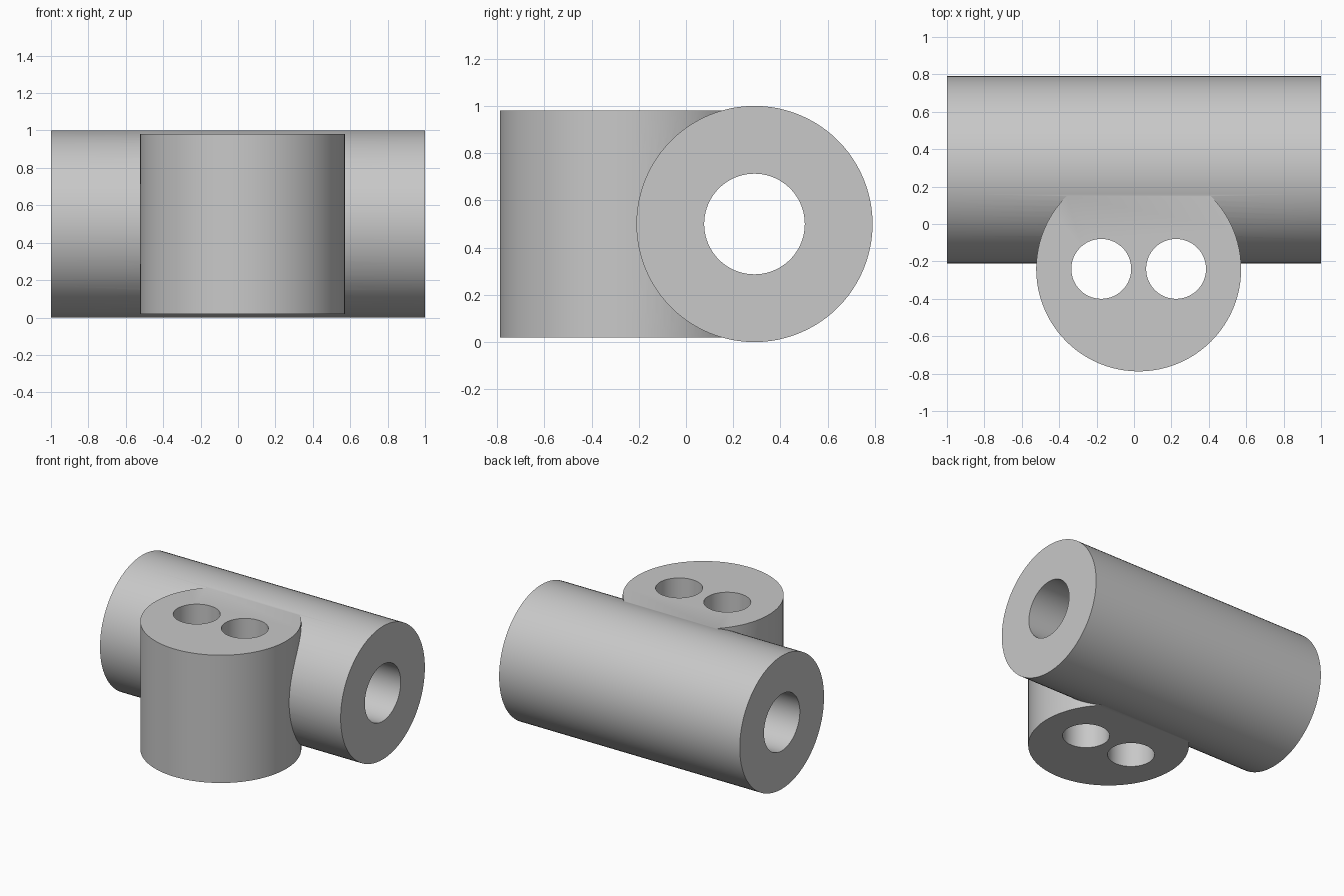
import bpy
import math

cube = bpy.data.objects.get("Cube")
if cube:
    bpy.data.objects.remove(cube, do_unlink=True)

grey = bpy.data.materials.new("light_grey")
grey.use_nodes = True
colour = (0.58, 0.58, 0.58, 1)
grey.diffuse_color = colour
grey.node_tree.nodes["Principled BSDF"].inputs["Base Color"].default_value = colour

TUBE_Y, TUBE_Z = 0.29, 0.5
BOSS_X, BOSS_Y = 0.025, -0.24


def cylinder(name, radius, depth, location, along_x=False):
    rotation = (0, math.pi / 2, 0) if along_x else (0, 0, 0)
    bpy.ops.mesh.primitive_cylinder_add(vertices=96, radius=radius, depth=depth,
                                        location=location, rotation=rotation)
    obj = bpy.context.object
    obj.name = name
    obj.data.materials.append(grey)
    return obj


def combine(target, tool, operation):
    mod = target.modifiers.new(operation.title(), "BOOLEAN")
    mod.operation = operation
    mod.solver = "EXACT"
    mod.object = tool
    bpy.context.view_layer.objects.active = target
    bpy.ops.object.modifier_apply(modifier=mod.name)
    bpy.data.objects.remove(tool, do_unlink=True)


# Horizontal barrel fused with the upright boss
body = cylinder("cross_tube_body", 0.5, 2, (0, TUBE_Y, TUBE_Z), along_x=True)
boss = cylinder("upright_boss", 0.548, 0.96, (BOSS_X, BOSS_Y, TUBE_Z))
combine(body, boss, "UNION")

# Long bore through the barrel
bore = cylinder("barrel_bore", 0.213, 3, (0, TUBE_Y, TUBE_Z), along_x=True)
combine(body, bore, "DIFFERENCE")

# Pair of vertical holes through the boss
for side in (-1, 1):
    hole = cylinder("boss_hole", 0.16, 2, (BOSS_X + side * 0.2, BOSS_Y, TUBE_Z))
    combine(body, hole, "DIFFERENCE")

# Smooth round walls with crisp rims
bpy.ops.object.select_all(action="DESELECT")
body.select_set(True)
bpy.context.view_layer.objects.active = body
bpy.ops.object.shade_smooth_by_angle(angle=math.radians(20))
